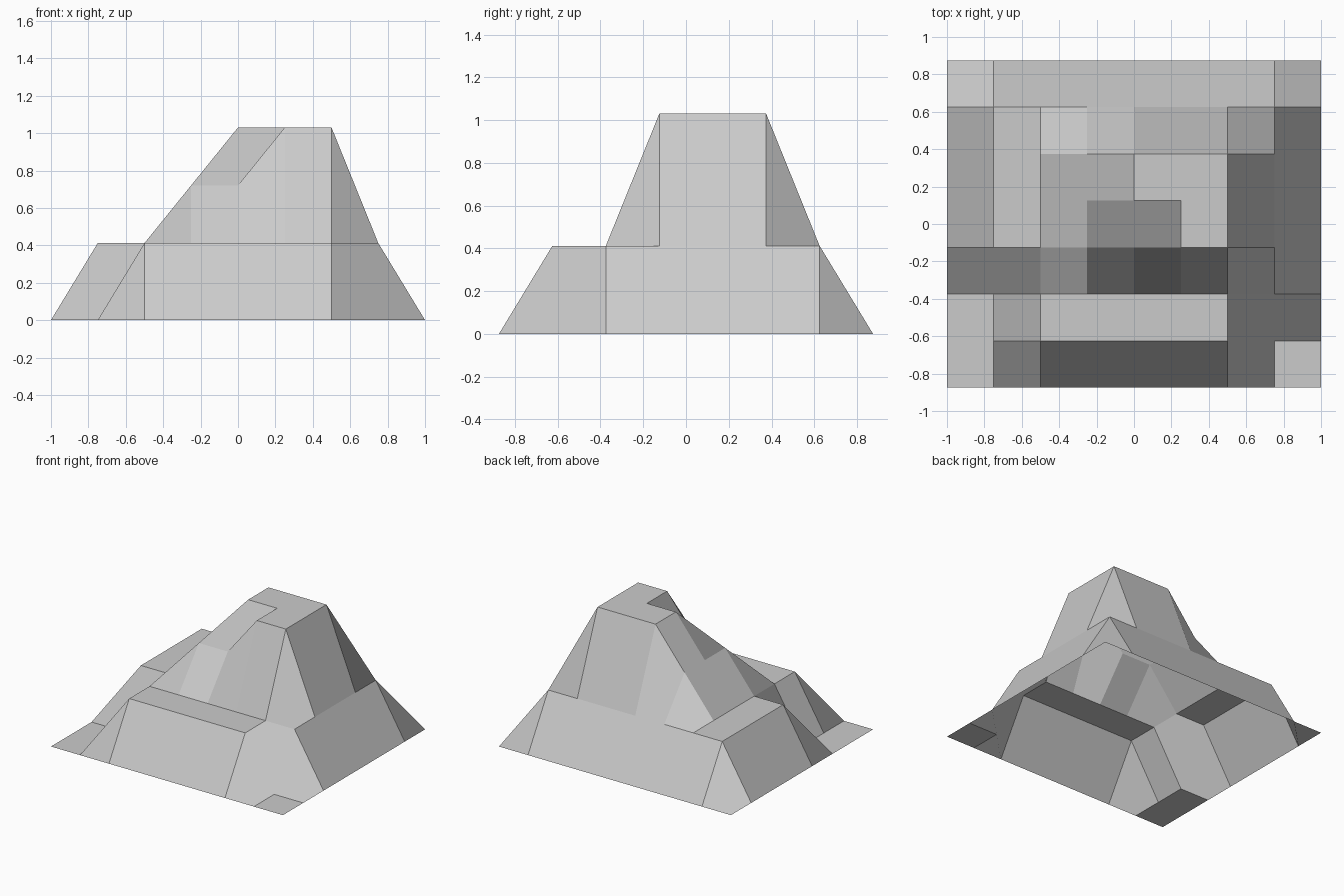
import bpy
import bmesh

if "Cube" in bpy.data.objects:
    bpy.data.objects.remove(bpy.data.objects["Cube"])

CELL = 0.25            # width of one terrain tile
NX, NY = 8, 7          # tiles across and deep
UNIT = 0.206           # height of one step
heights = {}


def raise_area(x0, x1, y0, y1, level):
    """Lift all grid points in a rectangle (in tile indices) to a level."""
    for i in range(x0, x1 + 1):
        for j in range(y0, y1 + 1):
            heights[i, j] = level * UNIT


# Lower terrace with its left and right shoulders
raise_area(2, 6, 1, 6, 2)
raise_area(1, 1, 3, 6, 2)
raise_area(7, 7, 2, 6, 2)
# Peak plateau, the ramp climbing to it from the left, and its dented corner
raise_area(4, 6, 3, 5, 5)
raise_area(3, 3, 3, 5, 3.5)
raise_area(4, 4, 3, 3, 3.5)

# Open tile surface
bm = bmesh.new()
grid = [[bm.verts.new(((i - NX / 2) * CELL, (j - NY / 2) * CELL,
                       heights.get((i, j), 0.0)))
         for j in range(NY + 1)] for i in range(NX + 1)]
for i in range(NX):
    for j in range(NY):
        bm.faces.new((grid[i][j], grid[i + 1][j],
                      grid[i + 1][j + 1], grid[i][j + 1]))
mesh = bpy.data.meshes.new("mountain")
bm.to_mesh(mesh)
bm.free()

# Plain rock colour
rock = bpy.data.materials.new("light grey rock")
rock.diffuse_color = (0.6, 0.6, 0.6, 1.0)
rock.use_nodes = True
rock.node_tree.nodes["Principled BSDF"].inputs["Base Color"].default_value = rock.diffuse_color
mesh.materials.append(rock)
mountain = bpy.data.objects.new("mountain", mesh)
bpy.context.collection.objects.link(mountain)
